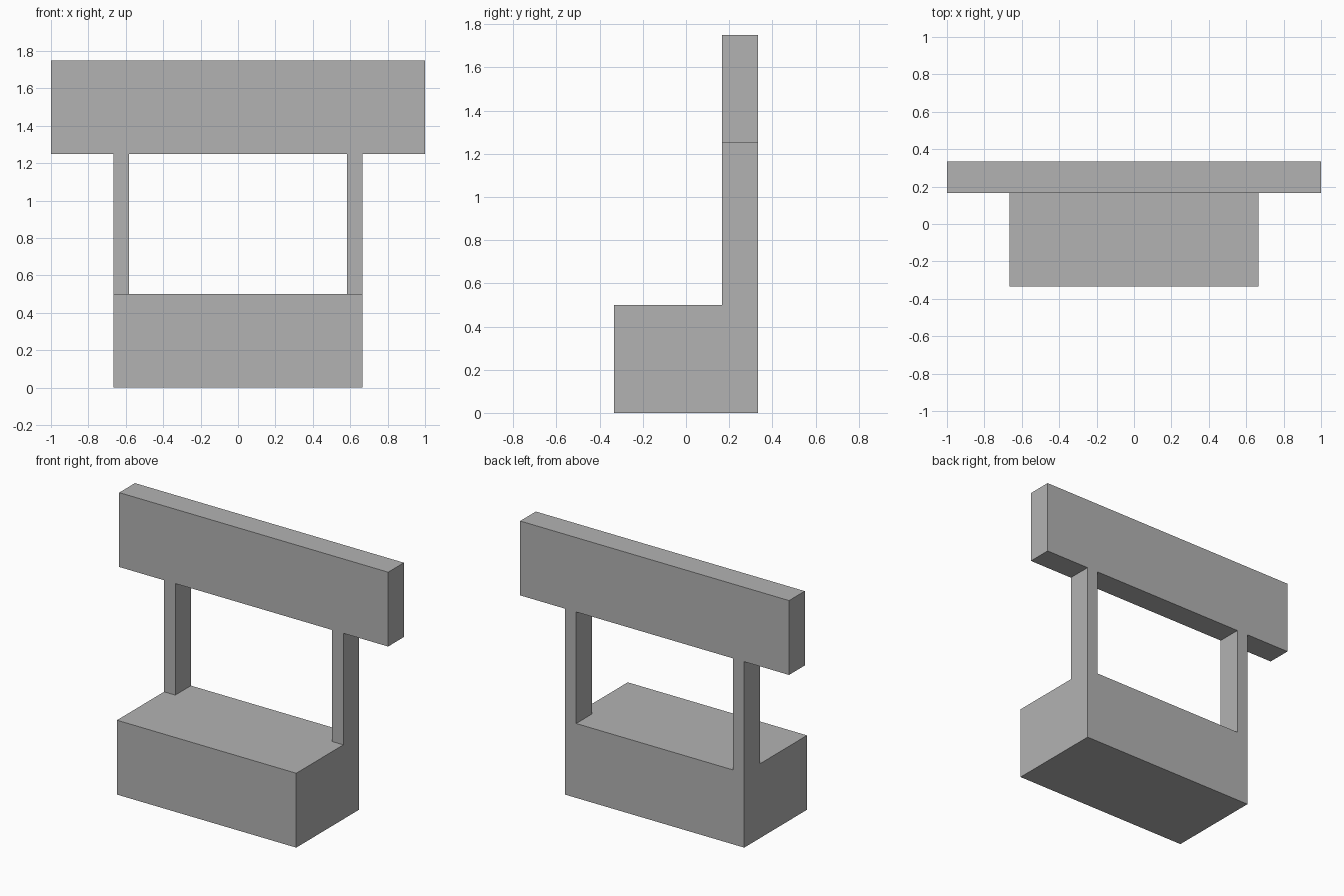
import bpy

cube = bpy.data.objects.get("Cube")
if cube:
    bpy.data.objects.remove(cube, do_unlink=True)

# One plain grey for the whole stall
grey = bpy.data.materials.new("plain_grey")
grey.use_nodes = True
colour = (0.45, 0.45, 0.45, 1)
grey.diffuse_color = colour
grey.node_tree.nodes["Principled BSDF"].inputs["Base Color"].default_value = colour

HALF_WIDTH = 2 / 3      # counter and outer side of the posts
DEPTH = 2 / 3           # whole stall, front to back
BACK_THICK = DEPTH / 4  # posts and board
POST_WIDTH = 1 / 12
COUNTER_TOP, BOARD_BOTTOM, BOARD_TOP = 0.5, 1.25, 1.75
BACK = DEPTH / 2


def box(name, x, y, z):
    """Box spanning the (low, high) range given on each axis."""
    spans = (x, y, z)
    bpy.ops.mesh.primitive_cube_add(size=1, location=[(a + b) / 2 for a, b in spans])
    obj = bpy.context.object
    obj.name = obj.data.name = name
    obj.scale = [b - a for a, b in spans]
    bpy.ops.object.transform_apply(location=False, rotation=False, scale=True)
    obj.data.materials.append(grey)
    return obj


back_span = (BACK - BACK_THICK, BACK)

# Counter block
box("counter", (-HALF_WIDTH, HALF_WIDTH), (-BACK, BACK), (0, COUNTER_TOP))

# Posts standing at the back corners of the counter
for name, side in (("left_post", 1), ("right_post", -1)):
    x = sorted((side * HALF_WIDTH, side * (HALF_WIDTH - POST_WIDTH)))
    box(name, x, back_span, (COUNTER_TOP, BOARD_BOTTOM))

# Wide board across the top of the posts
box("sign_board", (-1, 1), back_span, (BOARD_BOTTOM, BOARD_TOP))
